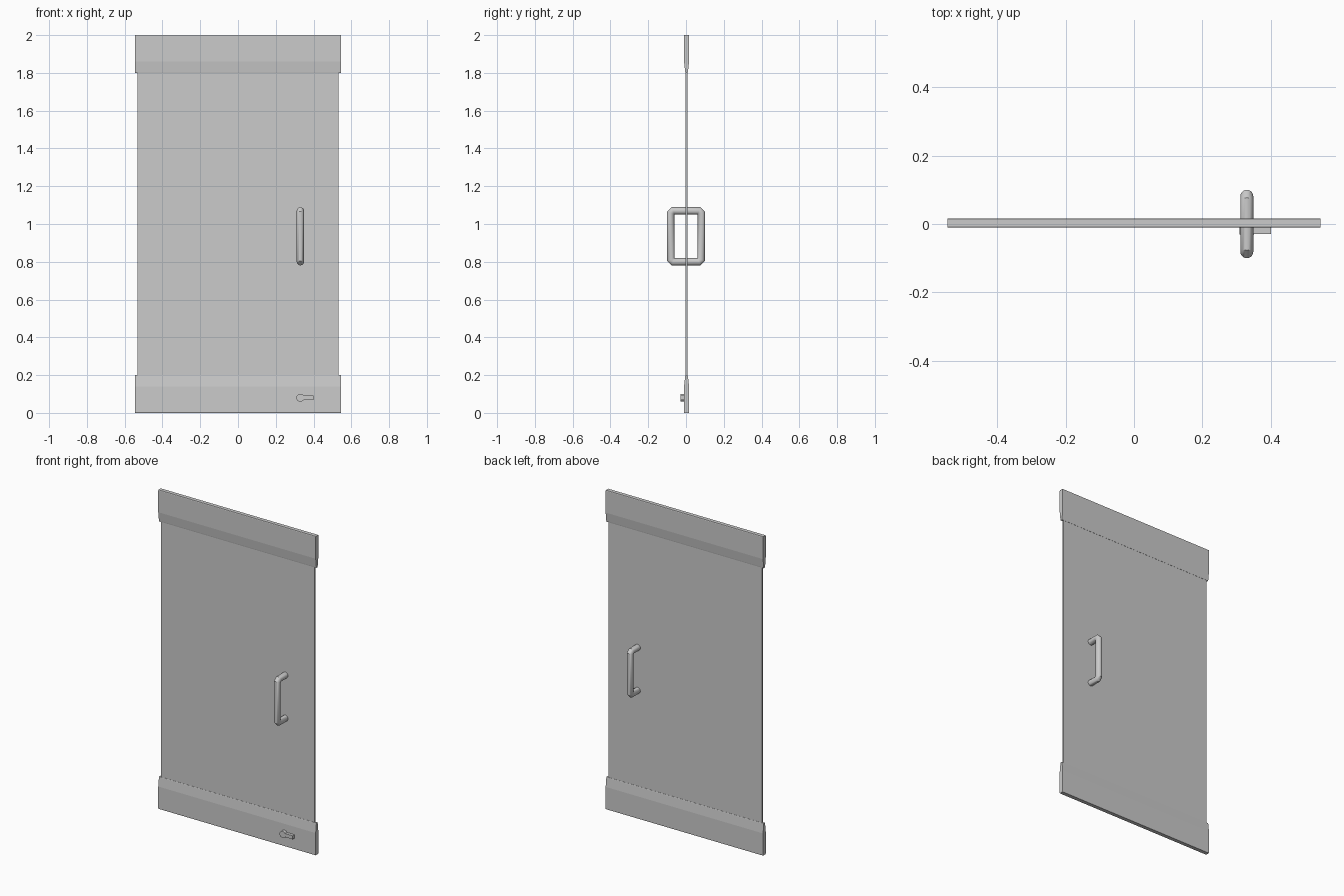
import bpy, bmesh
from mathutils import Matrix, Vector

if "Cube" in bpy.data.objects:
    bpy.data.objects.remove(bpy.data.objects["Cube"])

grey = bpy.data.materials.new("brushed grey")
grey.use_nodes = True
grey.diffuse_color = (0.6, 0.6, 0.6, 1)
grey.node_tree.nodes["Principled BSDF"].inputs["Base Color"].default_value = (0.6, 0.6, 0.6, 1)

MID = 0.003          # centre plane of the door leaf
HANDLE_X = 0.33


def finish(name, bm, smooth=False):
    bmesh.ops.recalc_face_normals(bm, faces=bm.faces[:])
    for f in bm.faces:
        f.smooth = smooth and len(f.verts) == 4
    mesh = bpy.data.meshes.new(name)
    bm.to_mesh(mesh)
    bm.free()
    mesh.materials.append(grey)
    obj = bpy.data.objects.new(name, mesh)
    bpy.context.collection.objects.link(obj)
    return obj


def box(name, centre, size):
    bm = bmesh.new()
    bmesh.ops.create_cube(bm, size=1, matrix=Matrix.Translation(centre) @ Matrix.Diagonal((*size, 1)))
    return finish(name, bm)


def rail(name, outer, direction):
    # Clamp rail: thick at the outer edge, tapering onto the panel
    half = [(0.012, 0), (0.0135, 0.004), (0.0135, 0.14), (0.007, 0.195), (0.006, 0.2)]
    profile = half + [(-y, z) for y, z in reversed(half)]
    bm = bmesh.new()
    face = bm.faces.new([bm.verts.new((-0.546, MID + y, outer + direction * z)) for y, z in profile])
    grown = bmesh.ops.extrude_face_region(bm, geom=[face])["geom"]
    bmesh.ops.translate(bm, vec=(1.092, 0, 0), verts=[v for v in grown if isinstance(v, bmesh.types.BMVert)])
    return finish(name, bm)


# Door leaf and its two rails
box("door_panel", (0, MID, 1), (1.066, 0.01, 1.64))
rail("bottom_rail", 0, 1)
rail("top_rail", 2, -1)


def tube_loop(name, points, radius, sides=20):
    # Closed tube in the plane x = HANDLE_X with mitred corners
    bm = bmesh.new()
    rings = []
    pts = [Vector((HANDLE_X, y, z)) for y, z in points]
    across = Vector((1, 0, 0))
    for i, p in enumerate(pts):
        before = (p - pts[i - 1]).normalized()
        after = (pts[(i + 1) % len(pts)] - p).normalized()
        tangent = (before + after).normalized()
        out = tangent.cross(across) / tangent.dot(before)
        ring = []
        for k in range(sides):
            turn = Matrix.Rotation(k * 6.28318531 / sides, 2)
            a, b = turn @ Vector((radius, 0))
            ring.append(bm.verts.new(p + across * a + out * b))
        rings.append(ring)
    for i, ring in enumerate(rings):
        nxt = rings[(i + 1) % len(rings)]
        for k in range(sides):
            j = (k + 1) % sides
            bm.faces.new((ring[k], ring[j], nxt[j], nxt[k]))
    obj = finish(name, bm, True)
    bpy.ops.object.select_all(action='DESELECT')
    obj.select_set(True)
    bpy.context.view_layer.objects.active = obj
    bpy.ops.object.shade_smooth_by_angle(angle=0.6)
    return obj


# Pull handle: one loop passing through the panel, with clipped corners
Y, LOW, HIGH, CUT = 0.081, 0.8, 1.07, 0.012
tube_loop("pull_handle", [
    (-Y, LOW + CUT), (-Y, HIGH - CUT), (-Y + CUT, HIGH), (Y - CUT, HIGH),
    (Y, HIGH - CUT), (Y, LOW + CUT), (Y - CUT, LOW), (-Y + CUT, LOW)], 0.019)

# Thumb lock: round boss with a short lever
bm = bmesh.new()
bmesh.ops.create_cone(bm, cap_ends=True, segments=24, radius1=0.021, radius2=0.021, depth=0.024,
                      matrix=Matrix.Translation((HANDLE_X, -0.018, 0.08)) @ Matrix.Rotation(1.5707963, 4, 'X'))
finish("lock_boss", bm, True)
box("lock_lever", (0.367, -0.019, 0.08), (0.066, 0.02, 0.022))
